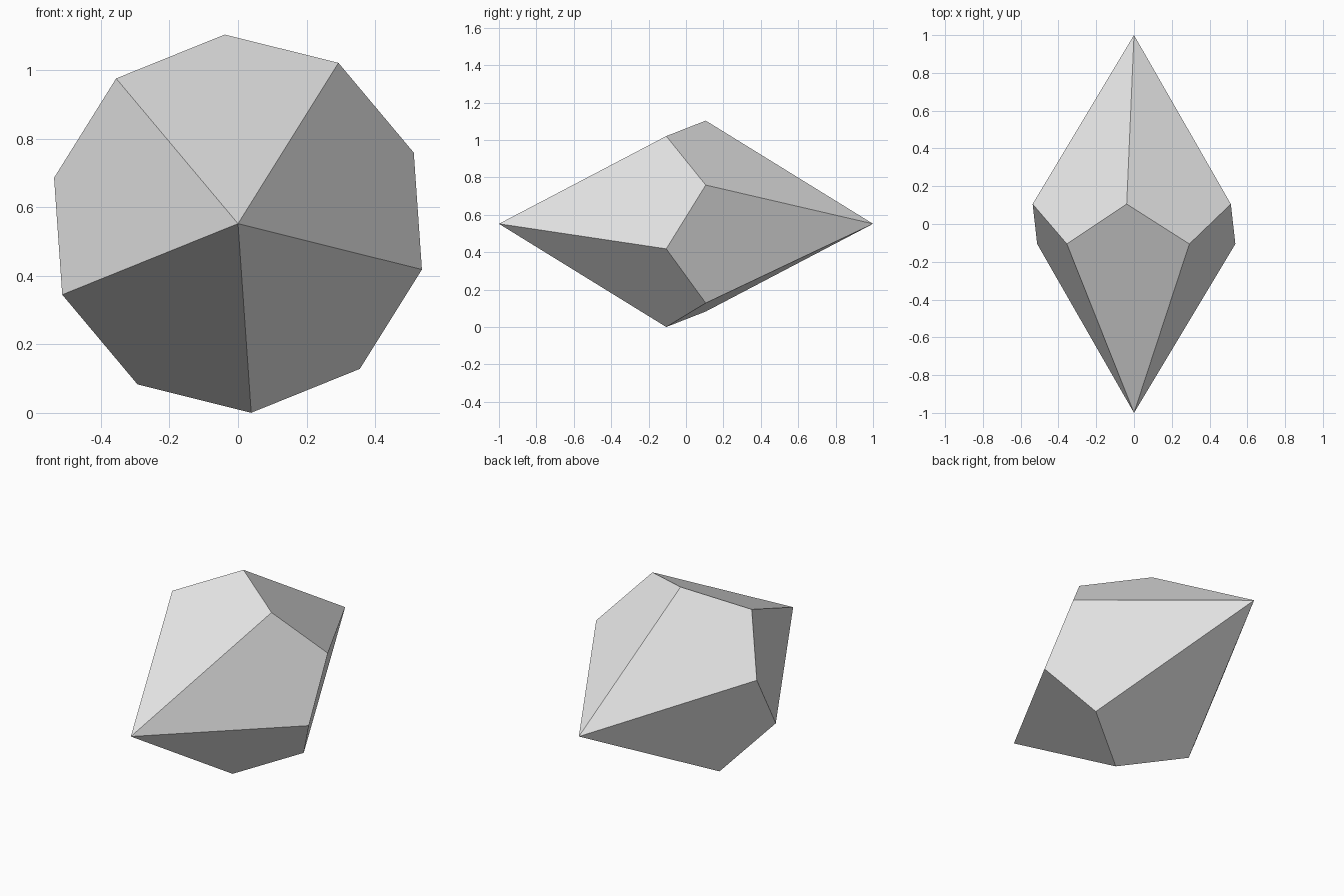
import bpy
import bmesh
from math import cos, sin, radians

cube = bpy.data.objects.get("Cube")
if cube:
    bpy.data.objects.remove(cube, do_unlink=True)

SIDES = 5
RADIUS = 0.553
MID_Z = 0.552
START = radians(-14)
STEP = radians(180 / SIDES)
# Offset of the zigzag ring that keeps every kite face flat
ZIGZAG = (1 - cos(STEP)) / (1 + cos(STEP))

# Plain grey surface
grey = bpy.data.materials.new("light_grey")
grey.use_nodes = True
colour = (0.8, 0.8, 0.8, 1)
grey.diffuse_color = colour
grey.node_tree.nodes["Principled BSDF"].inputs["Base Color"].default_value = colour

# Ten-sided crystal: two tips joined by a zigzag ring
bm = bmesh.new()
front_tip = bm.verts.new((0, -1, MID_Z))
back_tip = bm.verts.new((0, 1, MID_Z))
ring = []
for i in range(2 * SIDES):
    a = START + i * STEP
    y = ZIGZAG if i % 2 else -ZIGZAG
    ring.append(bm.verts.new((RADIUS * cos(a), y, MID_Z + RADIUS * sin(a))))

# Each kite spans three ring points, alternating between the tips
for i in range(2 * SIDES):
    tip = front_tip if i % 2 == 0 else back_tip
    kite = [ring[(i + k) % len(ring)] for k in range(3)]
    bm.faces.new([tip] + kite)
bmesh.ops.recalc_face_normals(bm, faces=bm.faces)

mesh = bpy.data.meshes.new("crystal_die")
bm.to_mesh(mesh)
bm.free()
mesh.materials.append(grey)
die = bpy.data.objects.new("crystal_die", mesh)
bpy.context.collection.objects.link(die)
